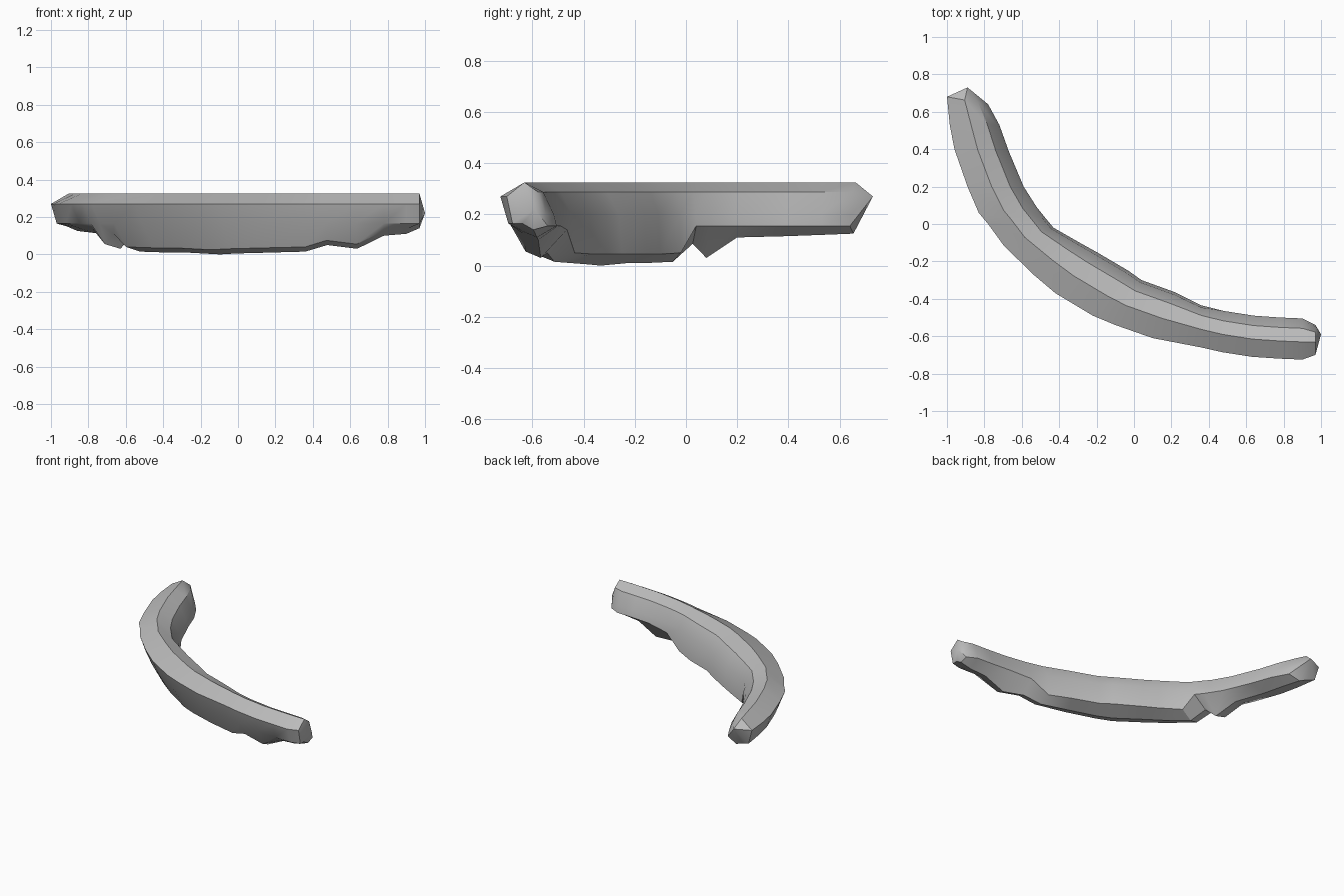
import bpy
import bmesh
from mathutils import Vector

default_cube = bpy.data.objects.get("Cube")
if default_cube:
    bpy.data.objects.remove(default_cube, do_unlink=True)

# Grey stone colour
stone = bpy.data.materials.new("stone_grey")
stone.use_nodes = True
stone.diffuse_color = (0.5, 0.5, 0.5, 1)
stone.node_tree.nodes["Principled BSDF"].inputs["Base Color"].default_value = stone.diffuse_color

# Stations along the arc: outer point, inner point, inner foot height, underside height
stations = [
    ((-1, .68), (-.78, .64), .155, .125),
    ((-.985, .53), (-.72, .53), .155, .12),
    ((-.96, .4), (-.67, .39), .155, .115),
    ((-.89, .2), (-.59, .2), .155, .11),
    ((-.83, .06), (-.52, .09), .155, .03),
    ((-.78, 0), (-.48, .04), .155, .085),
    ((-.7, -.11), (-.43, -.02), .05, .015),
    ((-.55, -.26), (-.29, -.1), .045, .01),
    ((-.42, -.37), (-.2, -.15), .045, .01),
    ((-.22, -.49), (-.03, -.25), .045, 0),
    ((-.1, -.54), (.04, -.3), .045, .005),
    ((.1, -.61), (.22, -.365), .045, .01),
    ((.36, -.66), (.36, -.435), .05, .015),
    ((.47, -.685), (.48, -.465), .14, .05),
    ((.63, -.71), (.64, -.49), .155, .03),
    ((.78, -.72), (.78, -.5), .155, .1),
    ((.9, -.725), (.9, -.505), .155, .11),
    ((.97, -.7), (.97, -.54), .155, .14),
]
left_tip = (1, -.59, .22)
right_tip = (-.89, .73, .27)


def make_ring(bm, outer, inner, foot, under):
    """Eight-sided cross-section, listed as share of width and height."""
    outer, inner = Vector(outer), Vector(inner)
    section = [(0, .27), (.43, .325), (.76, .288), (.95, .2),
               (1, foot), (.65, under), (.38, under + .025), (.14, .165)]
    ring = []
    for share, height in section:
        point = outer.lerp(inner, share)
        ring.append(bm.verts.new((point.x, point.y, height)))
    return ring


def close_end(bm, ring, tip):
    """Faceted blunt point that closes one end of the arc."""
    apex = bm.verts.new(tip)
    for first, second in zip(ring, ring[1:] + ring[:1]):
        bm.faces.new((first, second, apex))


# Curved ridge, lofted ring by ring
bm = bmesh.new()
rings = [make_ring(bm, *station) for station in stations]
for ring, following in zip(rings, rings[1:]):
    for i in range(len(ring)):
        j = (i + 1) % len(ring)
        bm.faces.new((ring[i], ring[j], following[j], following[i]))
close_end(bm, rings[0], right_tip)
close_end(bm, rings[-1], left_tip)
bmesh.ops.recalc_face_normals(bm, faces=bm.faces)

mesh = bpy.data.meshes.new("curved_ridge")
bm.to_mesh(mesh)
bm.free()
mesh.materials.append(stone)
curved_ridge = bpy.data.objects.new("curved_ridge", mesh)
bpy.context.collection.objects.link(curved_ridge)

# Soft shading along the arc, with the hard creases kept
bpy.ops.object.select_all(action="DESELECT")
curved_ridge.select_set(True)
bpy.context.view_layer.objects.active = curved_ridge
bpy.ops.object.shade_smooth_by_angle(angle=.6)
